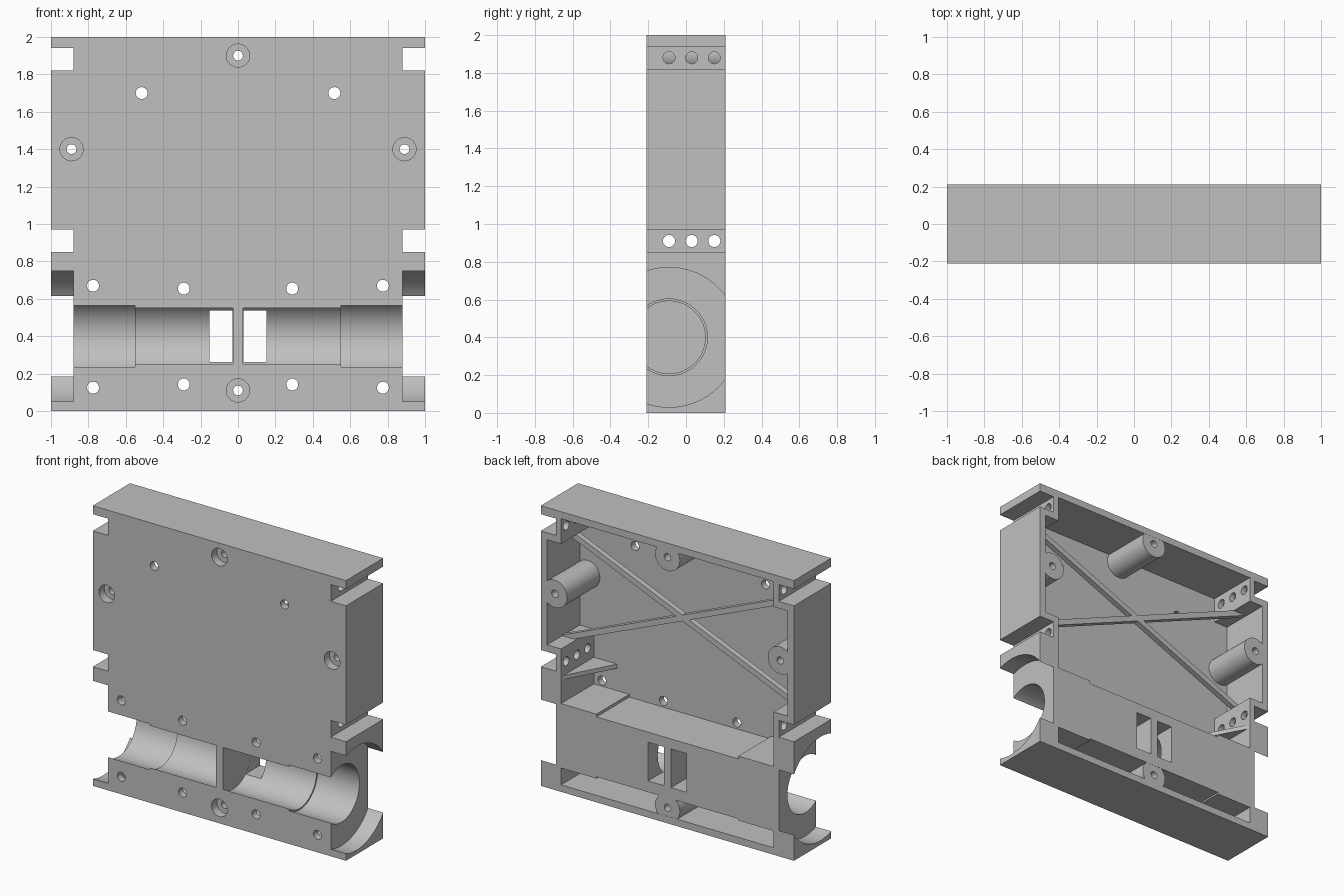
import bpy, bmesh
from math import pi, radians, atan2, hypot
from mathutils import Matrix, Vector

cube = bpy.data.objects.get("Cube")
if cube:
    bpy.data.objects.remove(cube, do_unlink=True)

grey = bpy.data.materials.new("light_grey")
grey.use_nodes = True
grey.diffuse_color = (0.53, 0.53, 0.53, 1)
grey.node_tree.nodes["Principled BSDF"].inputs["Base Color"].default_value = grey.diffuse_color

HALF, BACK, INNER = 1.0, 0.21, -0.16    # half width, open back, inside of front plate
WALL, NOTCH, SIDE = 0.84, 0.88, 0.95    # inner block face, notch floor, side wall inside
AXIS_Y, AXIS_Z = -0.09, 0.4             # axis of the cylindrical bays
OUT = 0.3                               # beyond the body


def finish(name, bm):
    bmesh.ops.recalc_face_normals(bm, faces=bm.faces)
    mesh = bpy.data.meshes.new(name)
    bm.to_mesh(mesh)
    bm.free()
    ob = bpy.data.objects.new(name, mesh)
    ob.data.materials.append(grey)
    bpy.context.collection.objects.link(ob)
    return ob


def box(name, x0, x1, y0, y1, z0, z1):
    bm = bmesh.new()
    size = Matrix.Diagonal((x1 - x0, y1 - y0, z1 - z0, 1))
    mid = Matrix.Translation(((x0 + x1) / 2, (y0 + y1) / 2, (z0 + z1) / 2))
    bmesh.ops.create_cube(bm, size=1, matrix=mid @ size)
    return finish(name, bm)


def rod(name, start, end, r, sides=32):
    a, b = Vector(start), Vector(end)
    turn = (b - a).to_track_quat("Z", "Y").to_matrix().to_4x4()
    bm = bmesh.new()
    bmesh.ops.create_cone(bm, cap_ends=True, segments=sides, radius1=r, radius2=r,
                          depth=(b - a).length, matrix=Matrix.Translation((a + b) / 2) @ turn)
    return finish(name, bm)


def combine(body, tool, operation="DIFFERENCE"):
    mod = body.modifiers.new("combine", "BOOLEAN")
    mod.object, mod.operation, mod.solver = tool, operation, "EXACT"
    bpy.context.view_layer.objects.active = body
    bpy.ops.object.modifier_apply(modifier=mod.name)
    bpy.data.objects.remove(tool, do_unlink=True)


def cut_box(*limits):
    combine(case, box("cutter", *limits))


def cut_rod(start, end, r, sides=32):
    combine(case, rod("cutter", start, end, r, sides))


# Case body, hollowed from the back
case = box("case_body", -HALF, HALF, -BACK, BACK, 0, 2)
cut_box(-WALL, WALL, INNER, OUT, 0.63, 1.95)
cut_box(-SIDE, SIDE, INNER, OUT, 1.02, 1.77)
cut_box(-WALL, WALL, INNER, OUT, 0.05, 0.17)
cut_box(-0.56, 0.56, INNER, OUT, 0.61, 0.7)
cut_box(-0.56, 0.56, INNER, OUT, 0.1, 0.182)

# Screw posts with counterbored holes
posts = [(0, 1.9), (-0.89, 1.4), (0.89, 1.4), (0, 0.11)]
for x, z in posts:
    combine(case, rod("post", (x, -0.19, z), (x, BACK - 0.001, z), 0.098), "UNION")
for x, z in posts:
    cut_rod((x, -OUT, z), (x, OUT, z), 0.026, 20)
    cut_rod((x, -OUT, z), (x, -0.15, z), 0.062)

for s in (-1, 1):
    # Side notches and their rows of holes
    for z in (0.91, 1.88):
        a, b = sorted((s * NOTCH, s * 1.1))
        cut_box(a, b, -OUT, OUT, z - 0.06, z + 0.06)
        for y in (-0.09, 0.03, 0.15):
            cut_rod((s * 0.8, y, z), (s * 0.92, y, z), 0.032, 20)
    # Round wheel well, stepped bore and rear window
    cut_rod((s * NOTCH, AXIS_Y, AXIS_Z), (s * 1.1, AXIS_Y, AXIS_Z), 0.37, 96)
    cut_rod((s * 0.5, AXIS_Y, AXIS_Z), (s * 0.95, AXIS_Y, AXIS_Z), 0.203, 64)
    cut_rod((s * 0.028, AXIS_Y, AXIS_Z), (s * 0.6, AXIS_Y, AXIS_Z), 0.192, 64)
    a, b = sorted((s * 0.0285, s * 0.152))
    cut_box(a, b, -0.05, OUT, 0.262, 0.538)
    # Small holes through the front plate
    for x, z in ((0.515, 1.7), (0.775, 0.67), (0.29, 0.655), (0.775, 0.125), (0.29, 0.142)):
        cut_rod((s * x, -OUT, z), (s * x, -0.13, z), 0.032, 20)

# Restore the full-width step of the larger bore
for s in (-1, 1):
    ring = rod("bore_step", (s * 0.5, AXIS_Y, AXIS_Z), (s * 0.55, AXIS_Y, AXIS_Z), 0.208, 64)
    combine(ring, rod("cutter", (s * 0.4, AXIS_Y, AXIS_Z), (s * 0.6, AXIS_Y, AXIS_Z), 0.192, 64))
    combine(ring, box("cutter", -1, 1, -0.5, -0.2095, 0, 1))
    ring.name = "bore_step"

# Crossed brace bars in the main cavity
for s in (-1, 1):
    run, rise = 2 * (SIDE + 0.01), 0.8
    bar = box("brace_bar", -hypot(run, rise) / 2, hypot(run, rise) / 2, -0.02, 0.02, -0.02, 0.02)
    bar.data.transform(Matrix.Translation((0, 0.02, 1.4)) @ Matrix.Rotation(s * atan2(rise, run), 4, "Y"))

# Triangular gussets below the lower notches
for s in (-1, 1):
    bm = bmesh.new()
    corners = [(s * (WALL + 0.01), INNER - 0.01), (s * 0.65, INNER - 0.01), (s * (WALL + 0.01), BACK - 0.01)]
    face = bm.faces.new([bm.verts.new((x, y, 0.79)) for x, y in corners])
    top = bmesh.ops.extrude_face_region(bm, geom=[face])["geom"]
    bmesh.ops.translate(bm, vec=(0, 0, 0.03), verts=[v for v in top if isinstance(v, bmesh.types.BMVert)])
    finish("gusset", bm)

# Crisp edges with smooth curved walls
for ob in bpy.context.scene.objects:
    ob.select_set(ob.type == "MESH" and ob.name.startswith(("case", "bore")))
bpy.context.view_layer.objects.active = case
bpy.ops.object.shade_smooth_by_angle(angle=radians(25))
